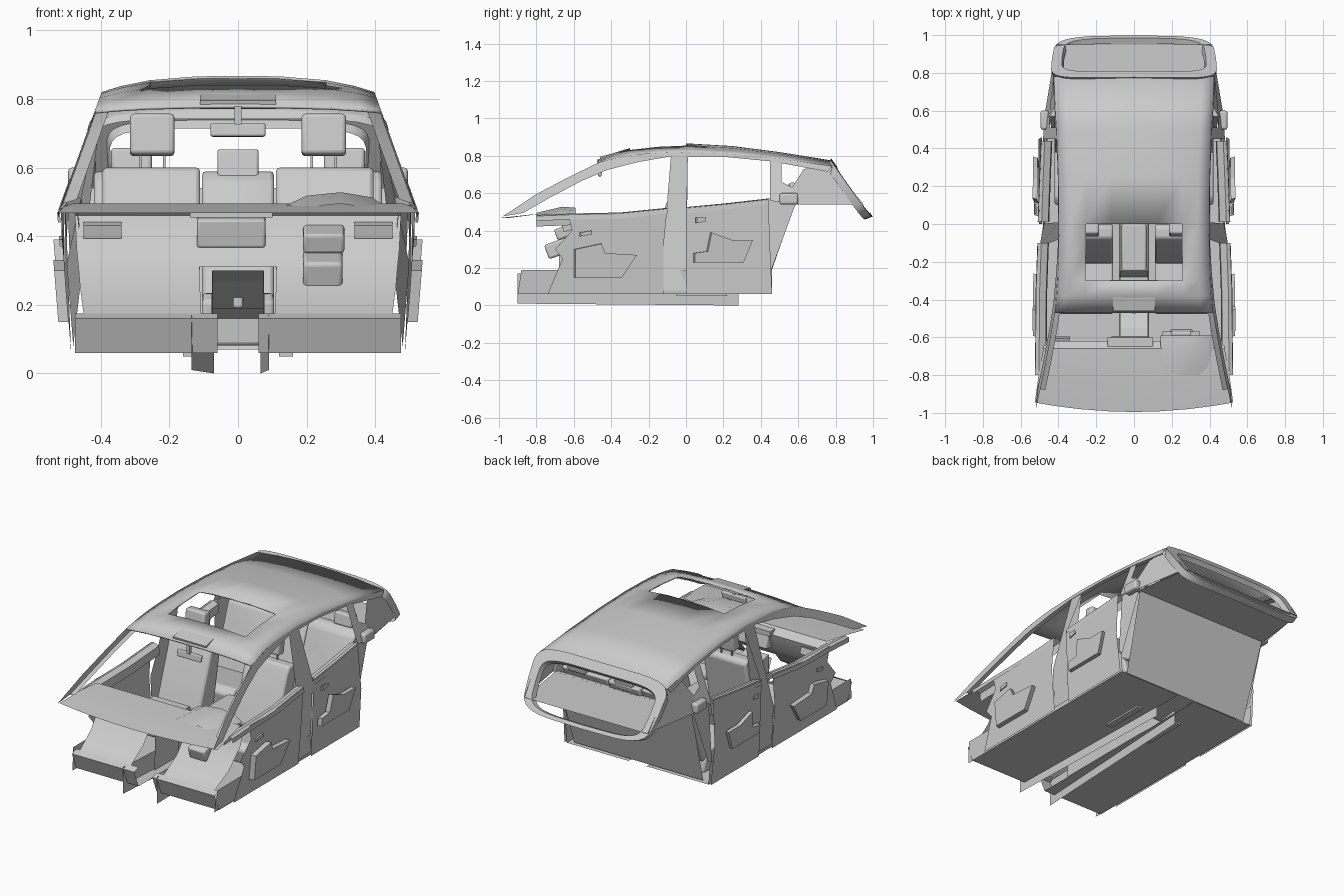
import bpy, math
from mathutils import Vector

if "Cube" in bpy.data.objects:
    bpy.data.objects.remove(bpy.data.objects["Cube"])


def mesh(name, verts, faces, smooth=False, thick=0):
    me = bpy.data.meshes.new(name)
    me.from_pydata(verts, [], faces)
    me.update()
    ob = bpy.data.objects.new(name, me)
    bpy.context.collection.objects.link(ob)
    if thick:
        m = ob.modifiers.new("Thickness", 'SOLIDIFY')
        m.thickness = thick
        m.offset = -1
    if smooth:
        bpy.ops.object.select_all(action='DESELECT')
        ob.select_set(True)
        bpy.context.view_layer.objects.active = ob
        bpy.ops.object.shade_smooth_by_angle(angle=math.radians(35))
    return ob


def loft(name, rows, skip=lambda r, c: False, closed=False, **kw):
    n = len(rows[0])
    faces = []
    for r in range(len(rows) - 1):
        for c in range(n if closed else n - 1):
            if not skip(r, c):
                d = (c + 1) % n
                faces.append((r*n + c, r*n + d, (r+1)*n + d, (r+1)*n + c))
    return mesh(name, [p for row in rows for p in row], faces, **kw)


def box(name, x, y, z, bevel=0, tilt=0):
    c = Vector(((x[0]+x[1])/2, (y[0]+y[1])/2, (z[0]+z[1])/2))
    v = [(a - c.x, b - c.y, d - c.z) for d in z for b in y for a in x]
    f = [(0, 2, 3, 1), (4, 5, 7, 6), (0, 1, 5, 4), (2, 6, 7, 3), (0, 4, 6, 2), (1, 3, 7, 5)]
    ob = mesh(name, v, f, smooth=bevel > 0)
    ob.location = c
    ob.rotation_euler.x = math.radians(tilt)
    if bevel:
        m = ob.modifiers.new("Bevel", 'BEVEL')
        m.width, m.segments = bevel, 3
    return ob


def side_x(z, y=0):
    # body half-width at a given height, tapering at the tail
    tail = max(0, y - .5)*max(0, .75 - z)*.8
    return (.52 - (z - .48)*.36 if z > .48 else .52 - (.48 - z)*.08) - tail


def side_panel(name, pts, inset=0, depth=0):
    # flat panel drawn in (y, z) and wrapped on both body sides
    n = len(pts)
    for s, label in ((1, "left"), (-1, "right")):
        v = [(s*(side_x(z, y) - inset), y, z) for y, z in pts]
        f = [tuple(range(n))]
        if depth:
            v += [(s*(side_x(z) - inset + depth), y + .008, z) for y, z in pts]
            f = [tuple(range(n, 2*n))] + [(i, (i+1) % n, (i+1) % n + n, i + n) for i in range(n)]
        mesh(f"{name}_{label}", v, f)


# roof shell with sunroof opening
T = (-1, -.85, -.64, -.3, 0, .3, .64, .85, 1)
sections = [(-.47, .765, .015), (-.38, .787, .03), (-.3, .803, .038), (-.15, .815, .045), (0, .82, .047),
            (.25, .81, .042), (.5, .785, .035), (.78, .745, .03)]
loft("roof", [[(t*side_x(ze), y, ze + c*(1 - abs(t)**3)) for t in T] for y, ze, c in sections],
     skip=lambda r, c: r in (2, 3) and 2 <= c <= 5, smooth=True, thick=.008)
box("overhead_console", (-.11, .11), (-.46, -.34), (.785, .81), tilt=14)

# windscreen pillars running into the roof rails
outer = [(-.98, .476), (-.8, .595), (-.62, .69), (-.46, .767), (-.25, .81), (0, .82), (.25, .81), (.5, .785), (.78, .745)]
inner = [(-.87, .495), (-.73, .575), (-.56, .665), (-.42, .725), (-.25, .768), (-.08, .797), (.2, .795), (.46, .77), (.76, .715)]
for s, label in ((1, "left"), (-1, "right")):
    loft(f"roof_rail_{label}",
         [[(s*side_x(z), y, z) for y, z in outer], [(s*(side_x(z) - .005), y, z) for y, z in inner],
          [(s*(side_x(z) - .045), y - .01, z + .012) for y, z in inner]], smooth=True)

# pillars and rear quarters
side_panel("centre_pillar", [(-.08, .805), (.01, .805), (0, .52), (0, .08), (-.13, .08), (-.12, .32)], .008)
side_panel("rear_pillar", [(.45, .78), (.51, .775), (.51, .66), (.57, .63), (.58, .54), (.45, .56)], .01)
side_panel("rear_quarter_panel", [(.57, .54), (.56, .62), (.63, .73), (.78, .745), (.86, .65), (.95, .54)], .012)
side_panel("seat_side_trim", [(.42, .18), (.46, .2), (.585, .54), (.57, .6), (.44, .57)], .03)

# doors, sills, outward pockets and handles
side_panel("sill", [(-.9, .06), (.46, .06), (.46, .19), (-.88, .19)], .015)
side_panel("front_door", [(-.74, .06), (-.12, .06), (-.12, .32), (-.1, .52), (-.4, .49), (-.63, .49), (-.61, .4), (-.7, .3), (-.66, .25)])
side_panel("rear_door", [(0, .06), (.46, .06), (.45, .3), (.44, .57), (.22, .545), (0, .525)])
side_panel("front_door_pocket", [(-.6, .15), (-.35, .15), (-.27, .27), (-.44, .28), (-.46, .33), (-.6, .3)], 0, .03)
side_panel("rear_door_pocket", [(.04, .23), (.3, .23), (.35, .35), (.24, .35), (.13, .39), (.11, .29), (.04, .28)], 0, .025)
side_panel("front_handle", [(-.57, .37), (-.51, .38), (-.51, .4), (-.57, .39)], 0, .008)
side_panel("rear_handle", [(.05, .44), (.1, .45), (.1, .47), (.05, .47)], 0, .008)
for s, label in ((1, "left"), (-1, "right")):
    for nm, path in (("front", [(-.8, .482), (-.6, .49), (-.35, .495), (-.1, .52)]),
                     ("rear", [(.01, .525), (.22, .545), (.44, .57)])):
        loft(f"{nm}_door_rail_{label}",
             [[(s*(side_x(z) + a), y, z + b) for y, z in path]
              for a, b in ((.006, -.03), (.004, -.004), (-.015, .002), (-.05, -.01), (-.055, -.06))], smooth=True)
    box(f"pillar_vent_{label}", sorted((s*.45, s*.495)), (.5, .6), (.54, .6), .012)

# rear window surround
def ring(hx, v0, v1, push=0):
    pts = []
    for i in range(32):
        a = 2*math.pi*i/32
        c, d = math.cos(a), math.sin(a)
        x = hx*math.copysign(abs(c)**.4, c)
        v = (v0+v1)/2 - (v1-v0)/2*math.copysign(abs(d)**.4, d)
        bow = .012*(1 - (x/.45)**2)
        pts.append((x*(1 - .07*v), .765 + .222*v + bow - push, .785 - .31*v - push*.7))
    return pts
loft("rear_window_frame", [ring(.445, .06, .97, .035), ring(.45, 0, 1), ring(.395, .15, .94), ring(.385, .17, .92, .025)],
     closed=True, smooth=True)
mesh("parcel_shelf", [(-.46, .57, .54), (.46, .57, .54), (.41, .95, .535), (-.41, .95, .535)], [(0, 1, 2, 3)])

# dashboard: cowl, fascia and footwell face with a centre opening
X = (-1, -.8, -.55, -.24, 0, .24, .55, .8, 1)
prof = [(.525, -.945, .468, .05), (.505, -.8, .487, .02), (.48, -.66, .495, 0), (.475, -.62, .46, 0),
        (.47, -.65, .36, 0), (.465, -.69, .31, 0), (.46, -.74, .25, 0), (.45, -.86, .175, 0)]
loft("dashboard", [[(x*h, y - b*(1 - x*x), z) for x in X] for h, y, z, b in prof],
     skip=lambda r, c: r >= 5 and 3 <= c <= 4, smooth=True)
loft("instrument_hood", [[(.14, y, .49), (.2, y, z - .01), (.3, y, z), (.39, y, z - .015), (.44, y, .48)]
                         for y, z in ((-.8, .495), (-.66, .528), (-.59, .522), (-.6, .49))], smooth=True)
box("steering_column", (.19, .305), (-.75, -.6), (.27, .35), .012, 20)
box("column_shroud", (.19, .31), (-.7, -.56), (.37, .43), .01, 20)
for s in (-1, 1):
    box("control_stalk", sorted((.25 + s*.05, .25 + s*.1)), (-.59, -.57), (.43, .46))
    box("side_vent", sorted((s*.34, s*.45)), (-.66, -.6), (.4, .44), 0, 15)
box("centre_screen", (-.12, .08), (-.66, -.6), (.37, .455), .008, 12)
box("switch_panel", (-.14, .1), (-.68, -.6), (.455, .485))

# floor pans, toe boards and tunnel plates
for s, label, fx, bx in ((1, "left", .09, .065), (-1, "right", .135, .07)):
    loft(f"floor_{label}", [[(s*.06, y, z), (s*.475, y, z)]
                            for y, z in ((-.86, .175), (-.9, .16), (-.86, .06), (.46, .06))])
    mesh(f"tunnel_plate_{label}",
         [(s*fx, -.9, .01), (s*bx, .28, 0), (s*bx, .28, .16), (s*fx, -.9, .17)], [(0, 1, 2, 3)])
    box(f"seat_track_{label}", sorted((s*.12, s*.16)), (-.05, .22), (.05, .065))

# centre console
loft("console", [[(-.08, y, .08), (-.075, y, z), (.075, y, z), (.08, y, .08)]
                 for y, z in ((-.68, .3), (-.55, .27), (-.4, .19), (-.28, .19), (-.25, .27), (0, .27), (.04, .2), (.12, .16))])
box("console_lid", (-.065, .065), (-.25, 0), (.265, .29), .01)
box("gear_lever", (-.015, .015), (-.46, -.42), (.19, .27), .008)

# seats: side profiles swept across their width
def slab(name, x0, x1, pts):
    n = len(pts)
    ob = mesh(name, [(x, y, z) for x in (x0, x1) for y, z in pts],
              [tuple(range(n)), tuple(range(2*n - 1, n - 1, -1))] +
              [(i, i + n, (i+1) % n + n, (i+1) % n) for i in range(n)], smooth=True)
    m = ob.modifiers.new("Bevel", 'BEVEL')
    m.width, m.segments = .012, 2
rear_back = [(.37, .2), (.44, .17), (.57, .54), (.59, .585), (.54, .59), (.5, .56)]
for s, label in ((1, "left"), (-1, "right")):
    a, b = sorted((s*.11, s*.395))
    # front seat
    slab(f"front_backrest_{label}", a, b, [(-.21, .25), (-.16, .15), (-.08, .17), (0, .58), (-.02, .6), (-.075, .6), (-.1, .56)])
    slab(f"front_cushion_{label}", a, b, [(-.46, .15), (-.48, .24), (-.44, .27), (-.2, .24), (-.14, .15)])
    a, b = sorted((s*.185, s*.315))
    box(f"front_headrest_{label}", (a, b), (-.06, 0), (.635, .755), .012, -8)
    for k in (.215, .285):
        box("headrest_post", (s*k - .004, s*k + .004), (-.035, -.027), (.58, .65))
    # rear bench
    a, b = sorted((s*.11, s*.42))
    slab(f"rear_backrest_{label}", a, b, rear_back)
    slab(f"rear_cushion_{label}", a, b, [(.12, .08), (.1, .22), (.14, .25), (.4, .22), (.43, .1)])
    a, b = sorted((s*.25, s*.37))
    box(f"rear_headrest_{label}", (a, b), (.55, .61), (.58, .655), .012, -10)
slab("rear_backrest_centre", -.105, .105, [(y + .012, z) for y, z in rear_back])
slab("rear_cushion_centre", -.105, .105, [(.13, .08), (.12, .21), (.16, .235), (.4, .21), (.43, .1)])
box("rear_headrest_centre", (-.06, .06), (.54, .6), (.555, .65), .008, -10)
mesh("seat_bulkhead", [(-.43, .45, .07), (.43, .45, .07), (.45, .59, .54), (-.45, .59, .54)], [(0, 1, 2, 3)])

# interior mirror
box("mirror", (-.08, .08), (-.47, -.45), (.69, .73), .006, -8)
box("mirror_stem", (-.01, .01), (-.475, -.455), (.725, .78))
